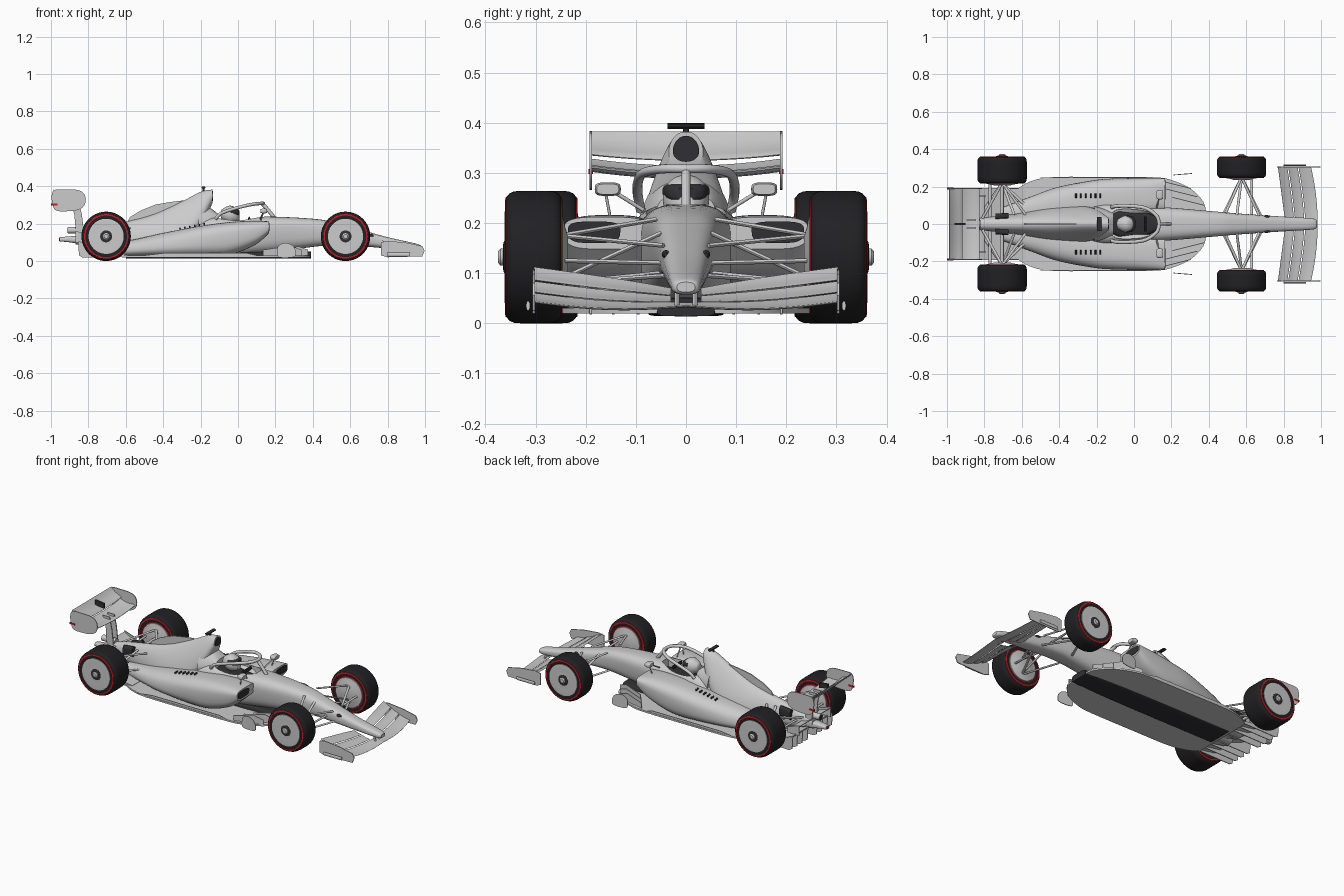
import bpy, bmesh
from math import sin, cos, pi, radians, copysign
from mathutils import Vector as V


def material(name, rgb):
    m = bpy.data.materials.new(name)
    m.diffuse_color = (*rgb, 1)
    return m


BLACK = material("black_rubber", (0.015, 0.015, 0.017))
RED = material("red", (0.6, 0.01, 0.015))
DARK = material("dark_trim", (0.03, 0.03, 0.035))


def smooth(mesh, angle=35):
    for p in mesh.polygons:
        p.use_smooth = True
    mesh.set_sharp_from_angle(angle=radians(angle))


def skin(name, rings, mat=None, mirror=False):
    """Closed surface through a list of equal-length point rings."""
    bm = bmesh.new()
    vs = [[bm.verts.new(p) for p in r] for r in rings]
    n = len(vs[0])
    for a, b in zip(vs, vs[1:]):
        for i in range(n):
            bm.faces.new((a[i], a[(i + 1) % n], b[(i + 1) % n], b[i]))
    bm.faces.new(vs[0])
    bm.faces.new(vs[-1])
    bmesh.ops.recalc_face_normals(bm, faces=bm.faces)
    me = bpy.data.meshes.new(name)
    bm.to_mesh(me)
    bm.free()
    smooth(me)
    ob = bpy.data.objects.new(name, me)
    bpy.context.collection.objects.link(ob)
    if mat:
        me.materials.append(mat)
    if mirror:
        ob.modifiers.new("mirror", 'MIRROR').use_axis = (False, True, False)
    return ob


def spline(pts, n=5):
    """Catmull-Rom through tuples of any size."""
    out = []
    q = [pts[0], *pts, pts[-1]]
    for i in range(1, len(q) - 2):
        for k in range(n):
            t = k / n
            out.append(tuple(0.5 * (2 * b + (c - a) * t + (2 * a - 5 * b + 4 * c - d) * t * t
                       + (3 * b - a - 3 * c + d) * t ** 3) for a, b, c, d in zip(*q[i - 1:i + 3])))
    return out + [tuple(pts[-1])]


def loft(name, secs, mat=None, mirror=False, steps=5, n=36):
    """Sections: x, centre y, half width, bottom z, top z, squareness, top taper."""
    rings = []
    for x, yc, hw, zb, zt, e, tp in spline(secs, steps):
        ring = []
        for i in range(n):
            c, s = cos(2 * pi * i / n), sin(2 * pi * i / n)
            u, v = copysign(abs(c) ** (2 / e), c), copysign(abs(s) ** (2 / e), s)
            ring.append((x, yc + hw * u * (1 - tp * v), (zb + zt) / 2 + (zt - zb) / 2 * v))
        rings.append(ring)
    return skin(name, rings, mat, mirror)


def lathe(name, cx, cz, prof, mat=None, n=56):
    """Revolve (radius, y) about a wheel axle."""
    return skin(name, [[(cx + r * cos(2 * pi * i / n), y, cz + r * sin(2 * pi * i / n))
                        for i in range(n)] for r, y in prof], mat, True)


def plate(name, pts, y, t=0.006, slope=0, mat=None, mirror=True, curved=False):
    """Upright panel from an (x, z) outline."""
    if curved:
        pts = spline(pts + pts[:1], 4)[:-1]
    return skin(name, [[(x, y + d + slope * (x - pts[0][0]), z) for x, z in pts]
                       for d in (-t / 2, t / 2)], mat, mirror)


def tube(name, pts, r, flat=1, mat=None, mirror=True, n=12):
    P = [V(p) for p in pts]
    rings = []
    for i, p in enumerate(P):
        t = (P[min(i + 1, len(P) - 1)] - P[max(i - 1, 0)]).normalized()
        u = t.cross(V((0, 0, 1)))
        u = u.normalized() if u.length > 1e-3 else V((1, 0, 0))
        w = u.cross(t)
        rings.append([p + u * r * flat * cos(2 * pi * k / n) + w * r * sin(2 * pi * k / n) for k in range(n)])
    return skin(name, rings, mat, mirror)


def wing(name, stations, camber=0.1, thick=0.05, mirror=False):
    """Stations: y, leading x, z, trailing x, z."""
    rings = []
    for y, lx, lz, tx, tz in stations:
        L, d = V((lx, lz)), V((tx - lx, tz - lz))
        nrm = V((d.y, -d.x)) if d.x < 0 else V((-d.y, d.x))
        ts = [0, .08, .25, .5, .75, 1]
        f = lambda t, s: L + d * t + nrm * (-camber * 4 * t * (1 - t) + s * thick * (1.25 - t) * min(1, t * 8 + .2))
        up, lo = [f(t, 1) for t in ts], [f(t, -1) for t in ts]
        rings.append([(p.x, y, p.y) for p in up + lo[::-1]])
    return skin(name, rings, None, mirror)


# Nose and chassis, with the cockpit cut out
chassis = loft("chassis", [(.978, 0, .018, .062, .082, 2.5, 0), (.95, 0, .03, .057, .094, 2.6, 0),
    (.79, 0, .04, .068, .13, 2.8, 0), (.575, 0, .055, .085, .19, 3, 0), (.44, 0, .066, .08, .222, 3, -.05),
    (.2, 0, .085, .05, .237, 3, -.1), (0, 0, .1, .03, .235, 3.2, 0), (-.15, 0, .11, .03, .235, 3.2, 0),
    (-.27, 0, .09, .03, .19, 3, 0)])
cutter = loft("cockpit_cutter", [(-.125, 0, .05, .13, .34, 5, 0), (-.08, 0, .078, .13, .34, 5, 0),
    (.05, 0, .072, .13, .34, 5, 0), (.14, 0, .03, .13, .34, 5, 0)])
cutter.hide_render = True
mod = chassis.modifiers.new("cockpit", 'BOOLEAN')
mod.operation, mod.object = 'DIFFERENCE', cutter
deps = bpy.context.evaluated_depsgraph_get()
chassis.data = bpy.data.meshes.new_from_object(chassis.evaluated_get(deps))
chassis.modifiers.clear()
bpy.data.objects.remove(cutter)
smooth(chassis.data)

# Cockpit contents
loft("cockpit_lining", [(-.12, 0, .045, .12, .215, 4, 0), (-.07, 0, .074, .12, .205, 4, 0),
    (.05, 0, .068, .12, .19, 4, 0), (.135, 0, .028, .12, .19, 4, 0)], DARK)
loft("helmet", [(-.093, 0, .004, .243, .257, 2, 0), (-.085, 0, .026, .222, .277, 2, 0),
    (-.045, 0, .046, .2, .296, 2.1, 0), (-.01, 0, .037, .207, .283, 2.2, 0), (.008, 0, .016, .215, .255, 2.2, 0)])
loft("visor", [(-.04, 0, .047, .245, .281, 3, 0), (-.005, 0, .038, .243, .278, 3, 0),
    (.008, 0, .02, .245, .27, 3, 0)], DARK)
tube("steering_wheel", [(.06, -.04, .225), (.06, .04, .225)], .012, .5, DARK, False)
arc = spline([(-.12, .09, .225), (-.09, .096, .255), (-.02, .096, .28), (.06, .085, .3), (.12, .045, .308), (.135, 0, .308)], 6)
tube("halo_ring", arc + [(x, -y, z) for x, y, z in arc[-2::-1]], .009, 1.1, None, False)
tube("halo_pillar", spline([(.13, 0, .306), (.155, 0, .28), (.195, 0, .23)]), .01, .9, None, False)
loft("headrest", [(-.11, 0, .058, .2, .255, 3, .1), (-.15, 0, .072, .18, .285, 2.6, .3), (-.21, 0, .085, .15, .32, 2.4, .4)])

# Engine cover, air intake, fin and camera bar
loft("engine_cover", [(-.137, 0, .034, .31, .382, 2.2, .1), (-.2, 0, .07, .17, .37, 2.2, .45),
    (-.3, 0, .088, .05, .318, 2.2, .5), (-.45, 0, .08, .04, .25, 2.2, .4), (-.6, 0, .056, .05, .21, 2.3, .25),
    (-.75, 0, .04, .07, .18, 2.4, .1), (-.87, 0, .028, .09, .15, 2.5, 0)])
loft("air_intake", [(-.145, 0, .026, .322, .374, 2.1, .15), (-.134, 0, .026, .322, .374, 2.1, .15)], DARK)
plate("cover_fin", [(-.2, .365), (-.28, .325), (-.36, .316), (-.44, .302), (-.52, .27), (-.577, .235),
    (-.6, .19), (-.3, .2)], 0, .006, mirror=False)
tube("camera_stem", [(-.185, 0, .365), (-.185, 0, .394)], .006, 1, DARK, False)
tube("camera_bar", [(-.185, -.037, .393), (-.185, .037, .393)], .006, 2, DARK, False)

# Sidepods with inlets and cooling slots
loft("sidepod", [(.165, .16, .083, .148, .212, 3.5, -.04), (.09, .152, .093, .085, .216, 3.2, -.05),
    (-.05, .14, .104, .032, .208, 3, -.04), (-.2, .13, .106, .025, .188, 2.8, 0), (-.4, .1, .098, .025, .15, 2.6, .1),
    (-.55, .07, .076, .025, .116, 2.5, .1), (-.7, .045, .045, .025, .09, 2.5, 0)], mirror=True)
loft("sidepod_inlet", [(.15, .183, .052, .16, .203, 3.5, -.04), (.168, .183, .052, .16, .203, 3.5, -.04)], DARK, True)
for i in range(6):
    x = -.31 + i * .026
    z = .1735 + i * .005
    tube("cooling_slot", [(x, .14, z), (x, .162, z - .002)], .006, .7, DARK)

# Mirrors
loft("mirror_housing", [(.12, .156, .02, .258, .277, 3.5, 0), (.135, .156, .026, .254, .281, 3.5, 0),
    (.155, .156, .022, .257, .278, 3.5, 0)], mirror=True)
tube("mirror_stalk", [(.135, .14, .26), (.12, .085, .226)], .004)
tube("mirror_lower_stalk", [(.135, .16, .258), (.12, .15, .205)], .003)

# Floor, keel, fences and diffuser
half = spline([(.385, .06), (.37, .12), (.3, .19), (.2, .235), (.1, .25), (-.2, .252), (-.45, .25),
               (-.56, .225), (-.62, .19)], 4)
outline = half + [(x, -y) for x, y in half[::-1]]
skin("floor", [[(x, y, z) for x, y in outline] for z in (.02, .03)])
loft("floor_keel", [(.39, 0, .055, .014, .05, 5, .1), (.1, 0, .075, .014, .05, 5, 0), (-.6, 0, .075, .014, .03, 5, 0)], DARK)
for i in range(3):
    y = .1 + i * .045
    x = .375 - i * .035
    plate("floor_fence", [(x, .02), (x, .06), (x - .05, .078), (x - .17, .06), (x - .17, .02)], y, .004, -.25)
plate("front_deflector", [(.21, .05), (.215, .08), (.25, .097), (.29, .085), (.308, .055), (.3, .022), (.22, .02)],
      .262, .004, .08, curved=True)
plate("floor_edge_wing", [(.1, .03), (.05, .042), (-.4, .042), (-.5, .03)], .247, .004)
skin("diffuser_roof", [[(-.58, y, .022), (-.72, y, .045), (-.85, y, .098), (-.85, y, .106), (-.72, y, .055), (-.58, y, .032)]
                       for y in (-.19, .19)])
for y in (.045, .095, .145, .19):
    plate("diffuser_strake", [(-.58, .022), (-.83, .018), (-.85, .03), (-.855, .104), (-.72, .048)], y, .005)

# Front wing
def front_station(y, f0, f1):
    k = y / .303
    le, te = .982 - .035 * k * k, .81 - .04 * k
    z0, z1 = .034 - .01 * sin(pi * k) + .008 * k, .062 + .05 * k ** .8
    g = lambda f: (le + (te - le) * f, z0 + (z1 - z0) * f ** 1.4)
    return (y, *g(f0), *g(f1))


for nm, a, b, y0 in (("front_main_plane", 0, .38, 0), ("front_middle_flap", .41, .69, .03), ("front_upper_flap", .72, 1, .03)):
    wing(nm, [front_station(y0 + (.303 - y0) * i / 10, a, b) for i in range(11)], .05, .03, True)
plate("front_endplate", [(.765, .03), (.765, .1), (.8, .108), (.9, .098), (.985, .08), (.998, .055), (.985, .025), (.8, .02)],
      .304, .005)
tube("endplate_foot", [(.8, .315, .035), (.92, .315, .035)], .01, .4)
for s in (0, 1):
    tube("nose_pylon", [(.94, .018, .03), (.93, .018, .07)], .006, .8)
    break
loft("nose_sensor", [(.695, .04, .006, .132, .142, 2, 0), (.712, .04, .008, .129, .146, 2, 0), (.725, .04, .004, .133, .14, 2, 0)], DARK, True)

# Rear wing, supports and tail
plate("rear_endplate", [(-.998, .34), (-.985, .378), (-.93, .383), (-.85, .378), (-.818, .35), (-.818, .305), (-.85, .275),
    (-.92, .266), (-.98, .275)], .19, .005, curved=True)
ys = [-.19 + .38 * i / 12 for i in range(13)]
drop = lambda y: .014 * (1 - (y / .19) ** 2)
wing("rear_main_plane", [(y, -.825, .312 - drop(y), -.925, .327 - drop(y)) for y in ys], .1, .06)
wing("rear_flap", [(y, -.918, .336 - drop(y) * .8, -.988, .382) for y in ys], .08, .05)
plate("rear_wing_pylon", [(-.82, .13), (-.835, .25), (-.85, .315), (-.895, .315), (-.875, .25), (-.865, .13)], .022, .006)
plate("flap_actuator", [(-.9, .345), (-.9, .375), (-.96, .382), (-.96, .355)], 0, .012, 0, DARK, False)
plate("tail_light_strip", [(-1.0, .298), (-1.0, .308), (-.965, .308), (-.965, .298)], .19, .009, 0, RED)
wing("beam_wing", [(y, -.8, .125, -.87, .155) for y in (-.15, -.07, 0, .07, .15)], .1, .06)
plate("beam_wing_end", [(-.79, .1), (-.79, .135), (-.87, .162), (-.87, .1)], .15, .005)
loft("crash_structure", [(-.8, 0, .035, .085, .14, 3, 0), (-.9, 0, .024, .1, .132, 3, 0), (-.955, 0, .018, .105, .127, 3, 0)])
tube("exhaust", [(-.82, 0, .165), (-.91, 0, .165)], .018, 1, None, False, 20)
tube("exhaust_bore", [(-.85, 0, .165), (-.912, 0, .165)], .014, 1, DARK, False, 20)
tube("rain_light", [(-.95, 0, .116), (-.958, 0, .116)], .008, 1, RED, False)

# Wheels
R = .132
for end, cx, y0 in (("front", .575, .247), ("rear", -.705, .217)):
    y1 = .36
    side = [(.09, .004), (.106, 0), (.12, .002), (.127, .008), (.131, .017), (R, .03)]
    lathe(end + "_tyre", cx, R, [(r, y0 + d) for r, d in side] + [(r, y1 - d) for r, d in side[::-1]], BLACK)
    lathe(end + "_tyre_stripe", cx, R, [(.111, y1 - .003), (.111, y1 + .001), (.119, y1), (.12, y1 - .004)], RED)
    lathe(end + "_inner_stripe", cx, R, [(.111, y0 + .003), (.111, y0 - .001), (.119, y0), (.12, y0 + .004)], RED)
    lathe(end + "_wheel_cover", cx, R, [(.094, y1 - .01), (.094, y1 + .001), (.088, y1 + .002), (.06, y1 - .001), (.03, y1 + .002)])
    lathe(end + "_cover_ring", cx, R, [(.032, y1 - .002), (.032, y1 + .003), (.024, y1 + .005)], DARK)
    lathe(end + "_hub_nut", cx, R, [(.017, y1), (.017, y1 + .01), (.011, y1 + .015)], n=24)
    lathe(end + "_brake_drum", cx, R, [(.09, y0 + .01), (.088, y0 - .001), (.06, y0 - .006), (.04, y0 - .012)])

# Suspension: upper and lower arms, push rods, track rods
arms = [(.575, .25, .175, .49, .06, .207), (.575, .25, .175, .67, .045, .155), (.575, .25, .08, .48, .055, .1),
        (.575, .25, .08, .68, .04, .095), (.575, .245, .09, .55, .05, .18), (.63, .25, .125, .63, .045, .12),
        (-.705, .22, .185, -.58, .05, .175), (-.705, .22, .185, -.81, .03, .15), (-.705, .22, .09, -.54, .06, .1),
        (-.705, .22, .09, -.83, .03, .11), (-.705, .22, .1, -.64, .05, .18), (-.77, .22, .13, -.77, .03, .125)]
for a in arms:
    tube("suspension_arm", [a[:3], a[3:]], .0045, 1.6)
tube("drive_shaft", [(-.705, .22, R), (-.705, .03, R)], .009)
loft("gearbox_mount", [(-.67, .045, .015, .13, .19, 3, 0), (-.74, .04, .015, .12, .18, 3, 0)], DARK, True)
